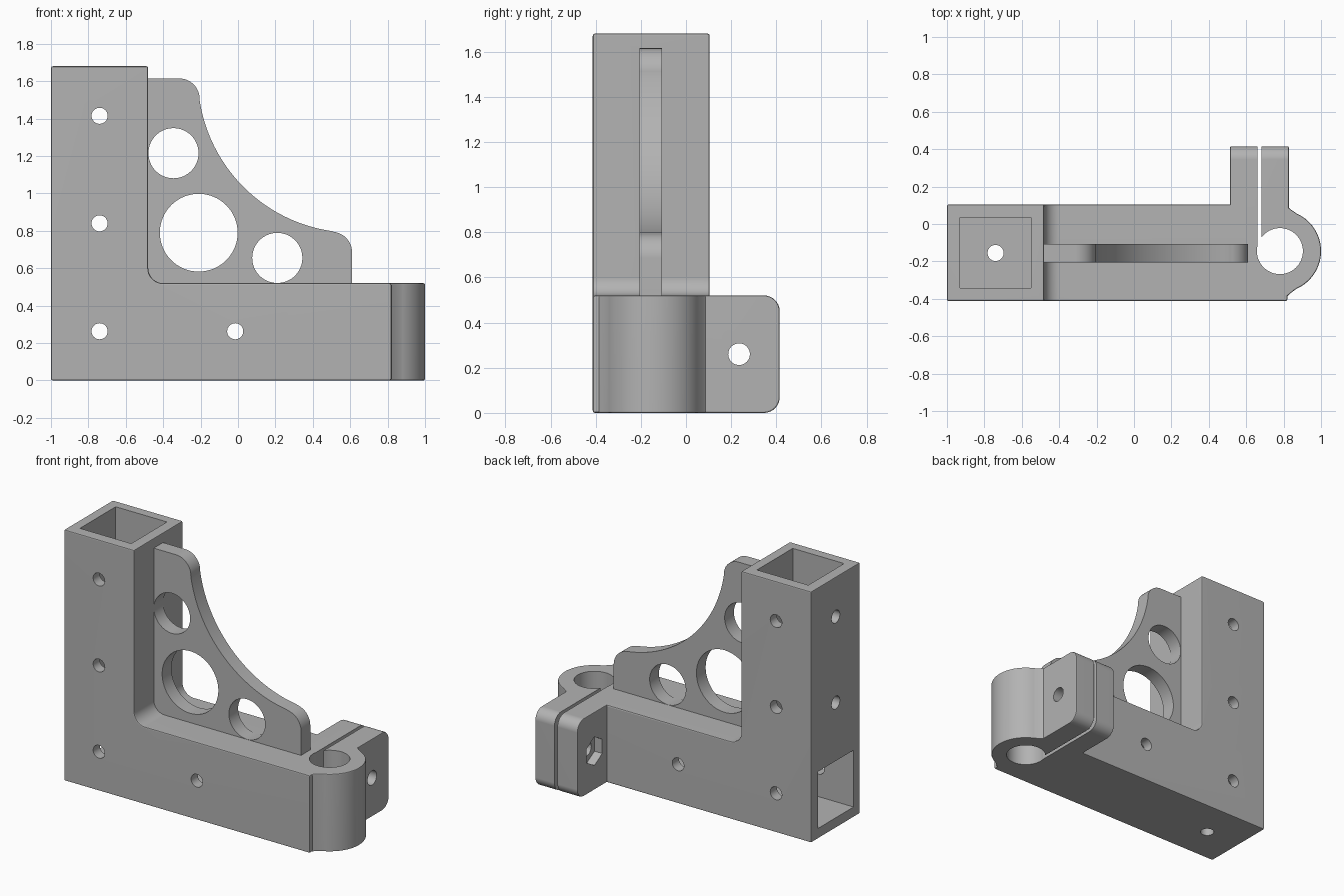
import bpy, bmesh, math

if "Cube" in bpy.data.objects:
    bpy.data.objects.remove(bpy.data.objects["Cube"])

grey = bpy.data.materials.new("plain_grey")
grey.diffuse_color = (0.45, 0.45, 0.45, 1)
grey.use_nodes = True
grey.node_tree.nodes["Principled BSDF"].inputs["Base Color"].default_value = grey.diffuse_color


def arc(cx, cy, r, a0, a1, n):
    """Points on an arc, angles in degrees."""
    return [(cx + r * math.cos(math.radians(a0 + (a1 - a0) * i / n)),
             cy + r * math.sin(math.radians(a0 + (a1 - a0) * i / n))) for i in range(n + 1)]


def circle(cx, cy, r, n=48):
    return arc(cx, cy, r, 0, 360, n)[:-1]


def rect(u0, u1, v0, v1):
    return [(u0, v0), (u1, v0), (u1, v1), (u0, v1)]


def prism(name, pts, axis, lo, hi, bevel=0):
    """Extrude a 2D outline along an axis; outline is in the other two axes."""
    place = {'x': lambda u, v, w: (w, u, v),
             'y': lambda u, v, w: (u, w, v),
             'z': lambda u, v, w: (u, v, w)}[axis]
    bm = bmesh.new()
    ends = [[bm.verts.new(place(u, v, w)) for u, v in pts] for w in (lo, hi)]
    n = len(pts)
    for ring in ends:
        bm.faces.new(ring)
    for i in range(n):
        j = (i + 1) % n
        bm.faces.new((ends[0][i], ends[0][j], ends[1][j], ends[1][i]))
    bmesh.ops.recalc_face_normals(bm, faces=bm.faces)
    mesh = bpy.data.meshes.new(name)
    bm.to_mesh(mesh)
    bm.free()
    mesh.materials.append(grey)
    ob = bpy.data.objects.new(name, mesh)
    bpy.context.collection.objects.link(ob)
    if bevel:
        m = ob.modifiers.new("edge_round", 'BEVEL')
        m.width, m.segments, m.limit_method = bevel, 2, 'ANGLE'
        m.angle_limit = math.radians(40)
        apply(ob, m)
    return ob


def apply(ob, mod):
    bpy.context.view_layer.objects.active = ob
    bpy.ops.object.modifier_apply(modifier=mod.name)


def combine(ob, other, op):
    m = ob.modifiers.new("bool", 'BOOLEAN')
    m.object, m.operation, m.solver = other, op, 'EXACT'
    apply(ob, m)
    bpy.data.objects.remove(other, do_unlink=True)


def cut(ob, pts, axis, lo, hi):
    combine(ob, prism("cutter", pts, axis, lo, hi), 'DIFFERENCE')


# L-shaped body: upright column and horizontal arm with inner fillet
body = prism("corner_bracket",
             [(-1, 0), (.82, 0), (.82, .52)] + arc(-.40, .60, .08, 270, 180, 8)
             + [(-.48, 1.68), (-1, 1.68)], 'y', -.413, .105, .01)

# Round clamp collar at the arm's end
collar = prism("clamp_collar",
               [(.6, -.39), (.815, -.39), (.835, -.372), (.85, -.36)]
               + arc(.78, -.145, .22, -66, 66, 40)
               + [(.85, .07), (.835, .08), (.82, .095), (.6, .095)], 'z', 0, .52, .008)
combine(body, collar, 'UNION')

# Clamp ears with rounded outer corners
ears = prism("clamp_ears",
             [(-.1, 0)] + arc(.345, .07, .07, 270, 360, 8)
             + arc(.345, .45, .07, 0, 90, 8) + [(-.1, .52)], 'x', .513, .828, .008)
combine(body, ears, 'UNION')

# Gusset web with a swept edge and three lightening holes
web = prism("gusset_web",
            [(-.52, .48), (.61, .48)] + arc(.5, .685, .11, 0, 84, 10)
            + arc(.62, 1.625, .835, 262, 188, 40)
            + arc(-.315, 1.505, .11, 4, 90, 10) + [(-.52, 1.615)], 'y', -.205, -.107)
for x, z, r in ((-.345, 1.215, .134), (-.21, .79, .208), (.21, .655, .134)):
    cut(web, circle(x, z, r, 64), 'y', -.4, .1)
combine(body, web, 'UNION')

# Square tube sockets in the column and the arm
cut(body, rect(-.93, -.55, -.343, .035), 'z', .52, 1.8)
cut(body, rect(-.343, .035, .07, .45), 'x', -1.1, .36)

# Clamp bore, slit, bolt hole and hex nut pocket
cut(body, circle(.78, -.145, .123, 64), 'z', -.1, .7)
cut(body, rect(.66, .683, -.145, .5), 'z', -.1, .7)
cut(body, circle(.235, .26, .048, 32), 'x', .4, .9)
cut(body, arc(.235, .26, .095, 30, 330, 5), 'x', .4, .57)

# Screw holes front to back, through the left wall and through the bottom
for x, z in ((-.74, 1.415), (-.74, .84), (-.74, .263), (-.015, .263)):
    cut(body, circle(x, z, .043, 32), 'y', -.6, .3)
for z in (1.415, .84):
    cut(body, circle(-.155, z, .043, 32), 'x', -1.1, -.74)
cut(body, circle(-.74, -.155, .043, 32), 'z', -.1, .6)

# Smooth curved faces, keep flat faces flat
bpy.ops.object.select_all(action='DESELECT')
body.select_set(True)
bpy.context.view_layer.objects.active = body
bpy.ops.object.shade_smooth_by_angle(angle=math.radians(35))
wn = body.modifiers.new("flat_normals", 'WEIGHTED_NORMAL')
wn.keep_sharp = True
